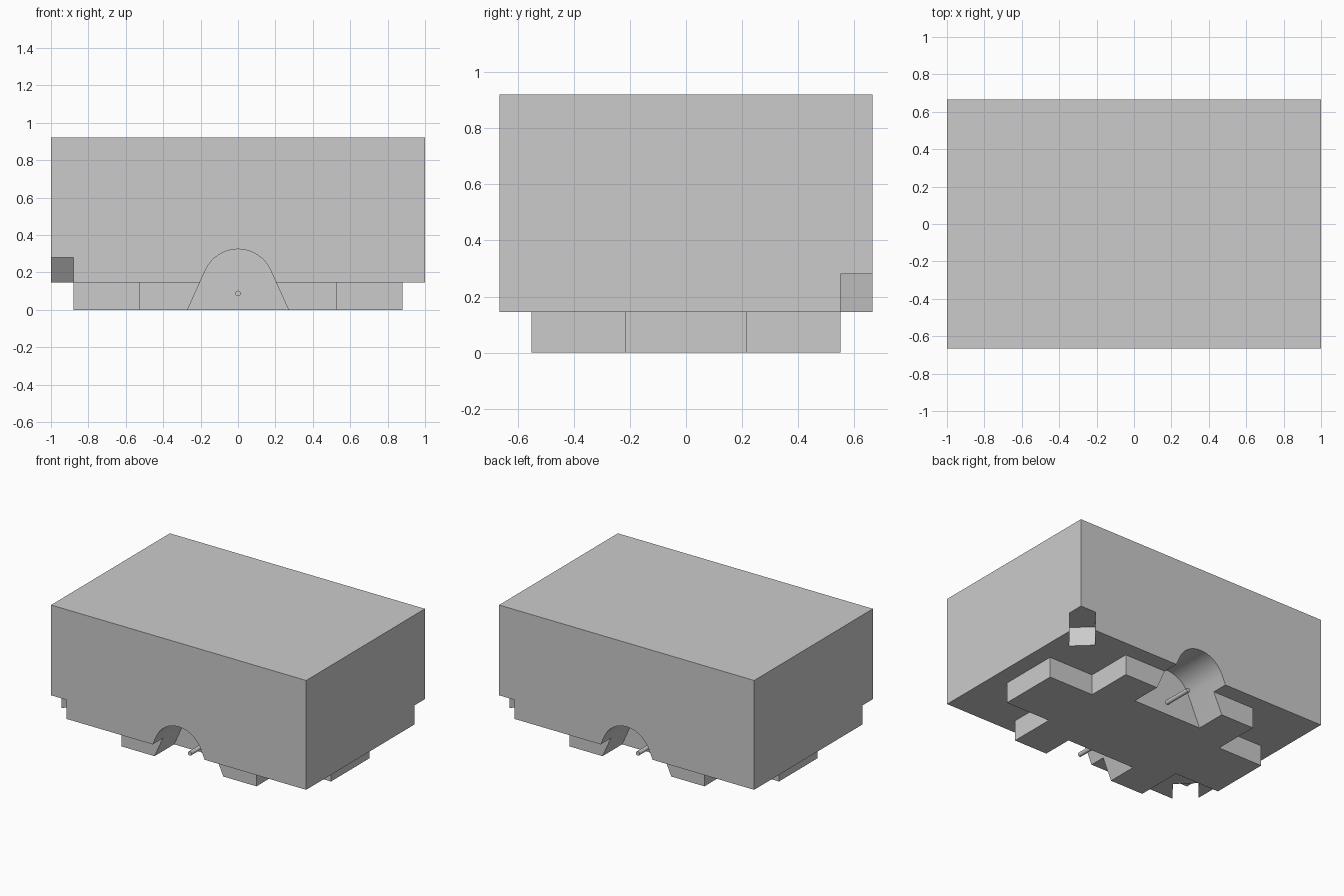
import bpy
import bmesh
import math
from mathutils import Vector, Matrix

old = bpy.data.objects.get("Cube")
if old:
    bpy.data.objects.remove(old, do_unlink=True)

grey = bpy.data.materials.new("plain grey")
grey.use_nodes = True
GREY = (0.6, 0.6, 0.6, 1)
grey.diffuse_color = GREY
grey.node_tree.nodes["Principled BSDF"].inputs["Base Color"].default_value = GREY


def prism(name, profile, depth):
    """Extrude a closed 3D profile along a depth vector."""
    bm = bmesh.new()
    face = bm.faces.new([bm.verts.new(p) for p in profile])
    ext = bmesh.ops.extrude_face_region(bm, geom=[face])
    moved = [v for v in ext["geom"] if isinstance(v, bmesh.types.BMVert)]
    bmesh.ops.translate(bm, verts=moved, vec=Vector(depth))
    bmesh.ops.recalc_face_normals(bm, faces=bm.faces)
    mesh = bpy.data.meshes.new(name)
    bm.to_mesh(mesh)
    bm.free()
    mesh.materials.append(grey)
    obj = bpy.data.objects.new(name, mesh)
    bpy.context.collection.objects.link(obj)
    return obj


def combine(target, tool, operation):
    """Apply a boolean, then discard the tool."""
    mod = target.modifiers.new(operation.lower(), "BOOLEAN")
    mod.operation = operation
    mod.solver = "EXACT"
    mod.object = tool
    bpy.context.view_layer.objects.active = target
    bpy.ops.object.modifier_apply(modifier=mod.name)
    bpy.data.objects.remove(tool, do_unlink=True)


def rectangle(x, y, z):
    return [(-x, -y, z), (x, -y, z), (x, y, z), (-x, y, z)]


BODY_X, BODY_Y, BODY_Z, TOP = 1.0, 0.665, 0.145, 0.92
WING_X, WING_Y = 0.88, 0.215
CORE_X, CORE_Y = 0.53, 0.55

# Main block
body = prism("body", rectangle(BODY_X, BODY_Y, BODY_Z), (0, 0, TOP - BODY_Z))

# Cross-shaped foot, sunk a little into the block
cross = []
for sx, sy in ((1, 1), (-1, 1), (-1, -1), (1, -1)):
    corner = [(sx * WING_X, sy * WING_Y, 0), (sx * CORE_X, sy * WING_Y, 0),
              (sx * CORE_X, sy * CORE_Y, 0)]
    cross += corner if sx == sy else corner[::-1]
combine(body, prism("foot", cross, (0, 0, 0.2)), "UNION")

# Arched recess outline: sloping legs tangent to a round crown
RADIUS, CENTRE_Z, LEG_X, STEPS = 0.191, 0.133, 0.27, 16
RECESS_Y = 0.33
start = math.radians(24)
arch = [(LEG_X + 0.0448, -0.1)]
for i in range(STEPS + 1):
    a = start + (math.pi - 2 * start) * i / STEPS
    arch.append((RADIUS * math.cos(a), CENTRE_Z + RADIUS * math.sin(a)))
arch.append((-LEG_X - 0.0448, -0.1))

for side in (-1, 1):
    # Recess in the front and back
    outline = [(x, side * RECESS_Y, z) for x, z in arch]
    combine(body, prism("recess_cutter", outline, (0, side * 0.5, 0)), "DIFFERENCE")
    # Diagonal pocket at two opposite lower corners
    plan = [(0.76, 0.52), (0.88, 0.405), (1.12, 0.695), (1.0, 0.81)]
    pocket = [(side * x, side * y, 0.05) for x, y in plan]
    combine(body, prism("pocket_cutter", pocket, (0, 0, 0.23)), "DIFFERENCE")

# Pin projecting from each recess wall
pins = []
for side, name in ((-1, "front_pin"), (1, "back_pin")):
    ring = [Matrix.Rotation(math.tau * i / 16, 3, "Y") @ Vector((0.015, 0, 0))
            + Vector((0, side * (RECESS_Y - 0.01), 0.087)) for i in range(16)]
    pins.append(prism(name, ring, (0, side * 0.22, 0)))

# Smooth the round surfaces while keeping hard edges
bpy.ops.object.select_all(action="DESELECT")
for obj in [body] + pins:
    obj.select_set(True)
bpy.context.view_layer.objects.active = body
bpy.ops.object.shade_smooth_by_angle(angle=math.radians(30))
